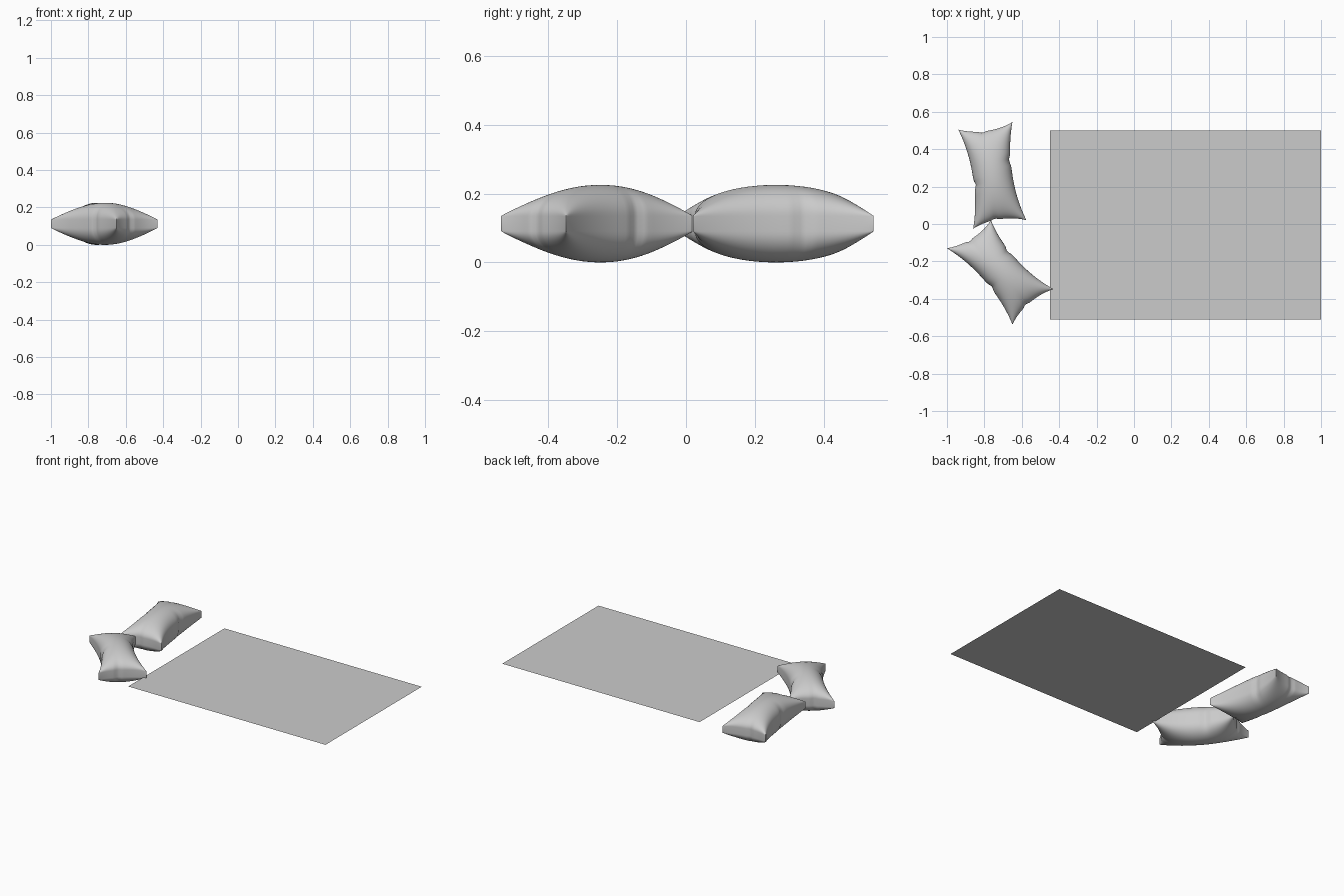
import bpy, bmesh, math
from mathutils import Vector

if "Cube" in bpy.data.objects:
    bpy.data.objects.remove(bpy.data.objects["Cube"])

grey = bpy.data.materials.new("light grey")
grey.diffuse_color = (0.6, 0.6, 0.6, 1)
grey.use_nodes = True
grey.node_tree.nodes["Principled BSDF"].inputs["Base Color"].default_value = grey.diffuse_color


def make_object(name, bm):
    mesh = bpy.data.meshes.new(name)
    bm.to_mesh(mesh)
    bm.free()
    mesh.materials.append(grey)
    obj = bpy.data.objects.new(name, mesh)
    bpy.context.collection.objects.link(obj)
    return obj


def bump(x, centre, width):
    return math.exp(-((x - centre) / width) ** 2)


def pillow(name, corners, n=32, m=44):
    """Stuffed pillow; corners are given as (-u-v), (+u-v), (+u+v), (-u+v)."""
    a, b, c, d = [Vector(p) for p in corners]
    across = ((b - a) + (c - d)).normalized()
    along = ((d - a) + (c - b)).normalized()
    bm = bmesh.new()

    def point(i, j, side):
        # sine spacing packs points near the rounded rim
        u = math.sin(math.pi * (i / n - 0.5))
        v = math.sin(math.pi * (j / m - 0.5))
        s, t = (u + 1) / 2, (v + 1) / 2
        p = (a * (1 - s) + b * s) * (1 - t) + (d * (1 - s) + c * s) * t
        # concave edges with a small tuck on each side
        tuck = 0.010 * (bump(v, -0.15, 0.07) if u < 0 else bump(v, 0.25, 0.07))
        p = p - across * u * (0.040 * (1 - abs(v) ** 2.2) + tuck * u * u)
        end_tuck = 0.008 * bump(u, -0.15, 0.1)
        p = p - along * v * (0.028 * (1 - abs(u) ** 2.2) + end_tuck * v * v)
        fill = max(0.0, (1 - u * u) * (1 - v * v))
        h = 0.022 + 0.0905 * fill ** 0.47
        return bm.verts.new((p.x, p.y, 0.1125 + side * h))

    top = [[point(i, j, 1) for j in range(m + 1)] for i in range(n + 1)]
    low = [[point(i, j, -1) for j in range(m + 1)] for i in range(n + 1)]
    for i in range(n):
        for j in range(m):
            for g in (top, low):
                q = [g[i][j], g[i + 1][j], g[i + 1][j + 1], g[i][j + 1]]
                bm.faces.new(q if g is top else q[::-1])
    # narrow side wall
    rim = ([(i, 0) for i in range(n)] + [(n, j) for j in range(m)]
           + [(i, m) for i in range(n, 0, -1)] + [(0, j) for j in range(m, 0, -1)])
    for k, (i, j) in enumerate(rim):
        x, y = rim[(k + 1) % len(rim)]
        bm.faces.new((low[i][j], low[x][y], top[x][y], top[i][j]))
    bmesh.ops.recalc_face_normals(bm, faces=bm.faces)
    obj = make_object(name, bm)
    for poly in obj.data.polygons:
        poly.use_smooth = True
    return obj


# two pillows
pillow("back_pillow", [(-0.86, -0.025), (-0.575, 0.02), (-0.65, 0.545), (-0.94, 0.505)])
pillow("front_pillow", [(-0.65, -0.537), (-0.43, -0.348), (-0.765, 0.02), (-1.0, -0.13)])

# flat bed sheet
bm = bmesh.new()
bm.faces.new([bm.verts.new((x, y, 0.09)) for x, y in
              ((-0.45, -0.51), (1.0, -0.51), (1.0, 0.50), (-0.45, 0.50))])
make_object("sheet", bm)
